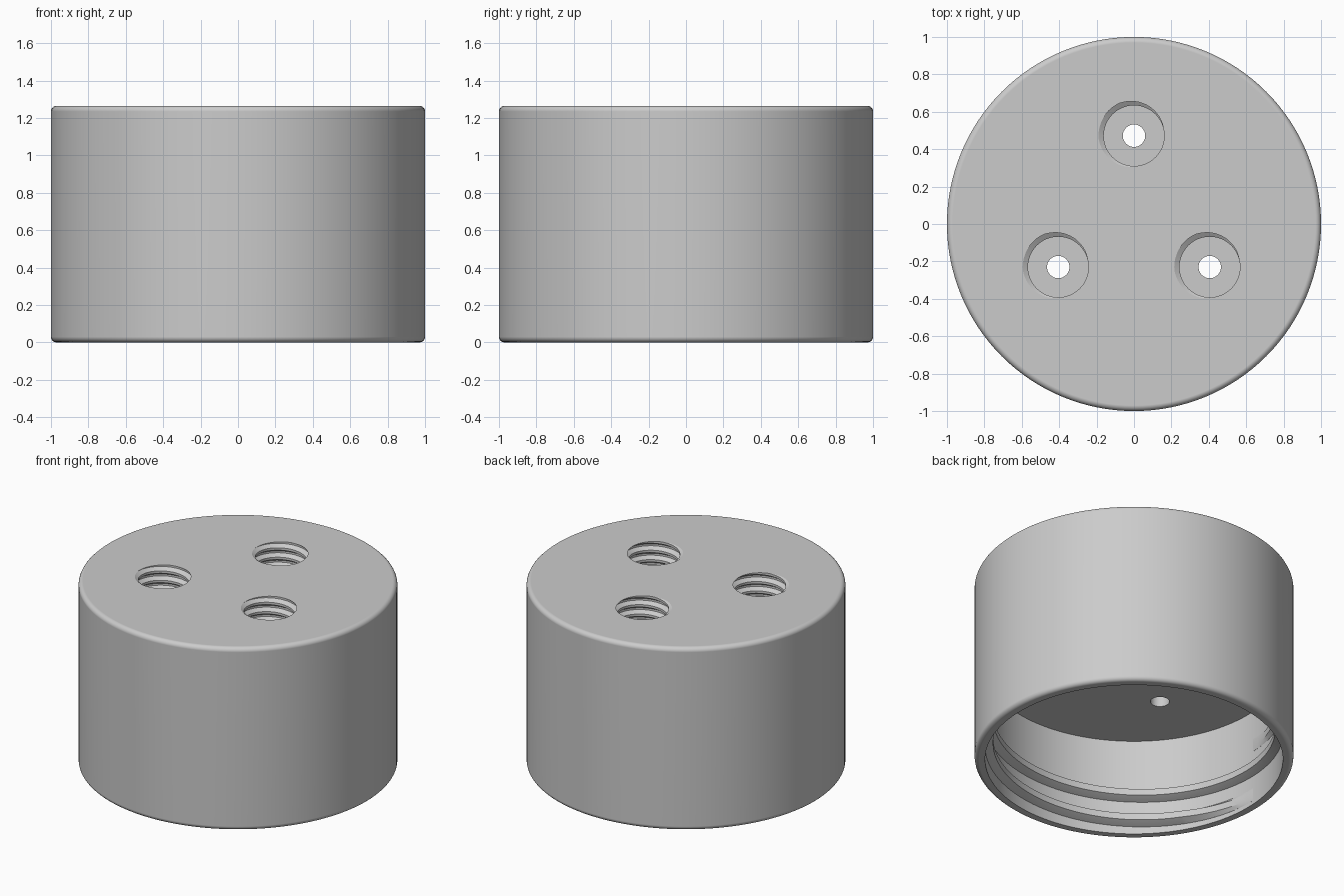
import bpy, bmesh, math
from math import cos, sin, radians, tau

if "Cube" in bpy.data.objects:
    bpy.data.objects.remove(bpy.data.objects["Cube"])

HEIGHT, CEILING, FLOOR = 1.265, 0.67, 0.745
CAVITY_R, BORE_R, GROOVE_R, HOLE_R = 0.934, 0.162, 0.19, 0.06
HOLES = [(0, 0.472), (-0.405, -0.23), (0.405, -0.23)]

grey = bpy.data.materials.new("light grey")
grey.use_nodes = True
grey.diffuse_color = (0.6, 0.6, 0.6, 1)
grey.node_tree.nodes["Principled BSDF"].inputs["Base Color"].default_value = (0.6, 0.6, 0.6, 1)


def make_object(name, bm):
    bmesh.ops.recalc_face_normals(bm, faces=bm.faces)
    mesh = bpy.data.meshes.new(name)
    bm.to_mesh(mesh)
    bm.free()
    mesh.materials.append(grey)
    obj = bpy.data.objects.new(name, mesh)
    bpy.context.collection.objects.link(obj)
    return obj


def cylinder(name, radius, z0, z1, segments, x=0, y=0):
    bm = bmesh.new()
    bmesh.ops.create_cone(bm, cap_ends=True, segments=segments, radius1=radius,
                          radius2=radius, depth=z1 - z0)
    bmesh.ops.translate(bm, verts=bm.verts, vec=(x, y, (z0 + z1) / 2))
    return make_object(name, bm)


def helix(profile, start, z0, pitch, turns, segments):
    """Sweep a (radius, height) profile function along a right-handed helix."""
    bm = bmesh.new()
    steps = int(turns * segments)
    rows = []
    for k in range(steps + 1):
        a = start + tau * k / segments
        z = z0 + pitch * k / segments
        rows.append([bm.verts.new((r * cos(a), r * sin(a), z + dz))
                     for r, dz in profile(k / steps)])
    for p, q in zip(rows, rows[1:]):
        for j in range(len(p) - 1):
            bm.faces.new((p[j], q[j], q[j + 1], p[j + 1]))
    return bm, rows


def tapped_bore(x, y):
    """Solid threaded plug, trimmed flat at the pocket floor and above the top."""
    pitch = 0.065
    points = [(BORE_R, -pitch / 2), (BORE_R, -0.375 * pitch), (GROOVE_R, -0.1 * pitch),
              (GROOVE_R, 0.1 * pitch), (BORE_R, 0.375 * pitch), (BORE_R, pitch / 2)]
    bm, _ = helix(lambda t: points, radians(150), HEIGHT - 10 * pitch, pitch, 13, 48)
    bmesh.ops.remove_doubles(bm, verts=bm.verts, dist=1e-5)
    for z, side in ((FLOOR, -1), (HEIGHT + 0.05, 1)):
        bmesh.ops.bisect_plane(bm, geom=bm.verts[:] + bm.edges[:] + bm.faces[:],
                               plane_co=(0, 0, z), plane_no=(0, 0, side), clear_outer=True)
    bmesh.ops.holes_fill(bm, edges=[e for e in bm.edges if e.is_boundary], sides=0)
    bmesh.ops.translate(bm, verts=bm.verts, vec=(x, y, 0))
    return make_object("bore_cutter", bm)


# Cap body with rounded outer edges
body = cylinder("cap_body", 1, 0, HEIGHT, 128)
bevel = body.modifiers.new("rounded_edges", "BEVEL")
bevel.width, bevel.segments, bevel.limit_method = 0.03, 5, "ANGLE"

# Open cavity below, three tapped bores above, a small through hole in each
cutters = [cylinder("cavity_cutter", CAVITY_R, -0.1, CEILING, 128)]
for x, y in HOLES:
    cutters.append(tapped_bore(x, y))
    cutters.append(cylinder("hole_cutter", HOLE_R, CEILING - 0.05, FLOOR + 0.05, 32, x, y))
for cutter in cutters:
    cutter.hide_render = True
    cut = body.modifiers.new("cut", "BOOLEAN")
    cut.operation, cut.solver, cut.object = "DIFFERENCE", "EXACT", cutter

bpy.context.view_layer.objects.active = body
for modifier in list(body.modifiers):
    bpy.ops.object.modifier_apply(modifier=modifier.name)
for cutter in cutters:
    bpy.data.objects.remove(cutter)


# Bottle thread: a two-turn ridge inside the cavity, fading at both ends
def ridge_profile(t):
    fade = min(1, t * 22, (1 - t) * 22)
    root, crest = CAVITY_R + 0.015, CAVITY_R - 0.05 * fade
    return [(root, -0.045), (CAVITY_R, -0.045), (crest, -0.022), (crest, 0.022),
            (CAVITY_R, 0.045), (root, 0.045), (root, -0.045)]


bm, rows = helix(ridge_profile, radians(177), 0.07, 0.178, 2, 96)
for row in (rows[0], rows[-1]):
    bm.faces.new(row[:-1])
bmesh.ops.remove_doubles(bm, verts=bm.verts, dist=1e-5)
ridge = make_object("inner_thread", bm)

# Smooth curved faces while keeping the flat ones flat
for obj in (body, ridge):
    bpy.ops.object.select_all(action="DESELECT")
    obj.select_set(True)
    bpy.context.view_layer.objects.active = obj
    bpy.ops.object.shade_smooth_by_angle(angle=radians(25))
    obj.modifiers.new("weighted_normals", "WEIGHTED_NORMAL").keep_sharp = True
